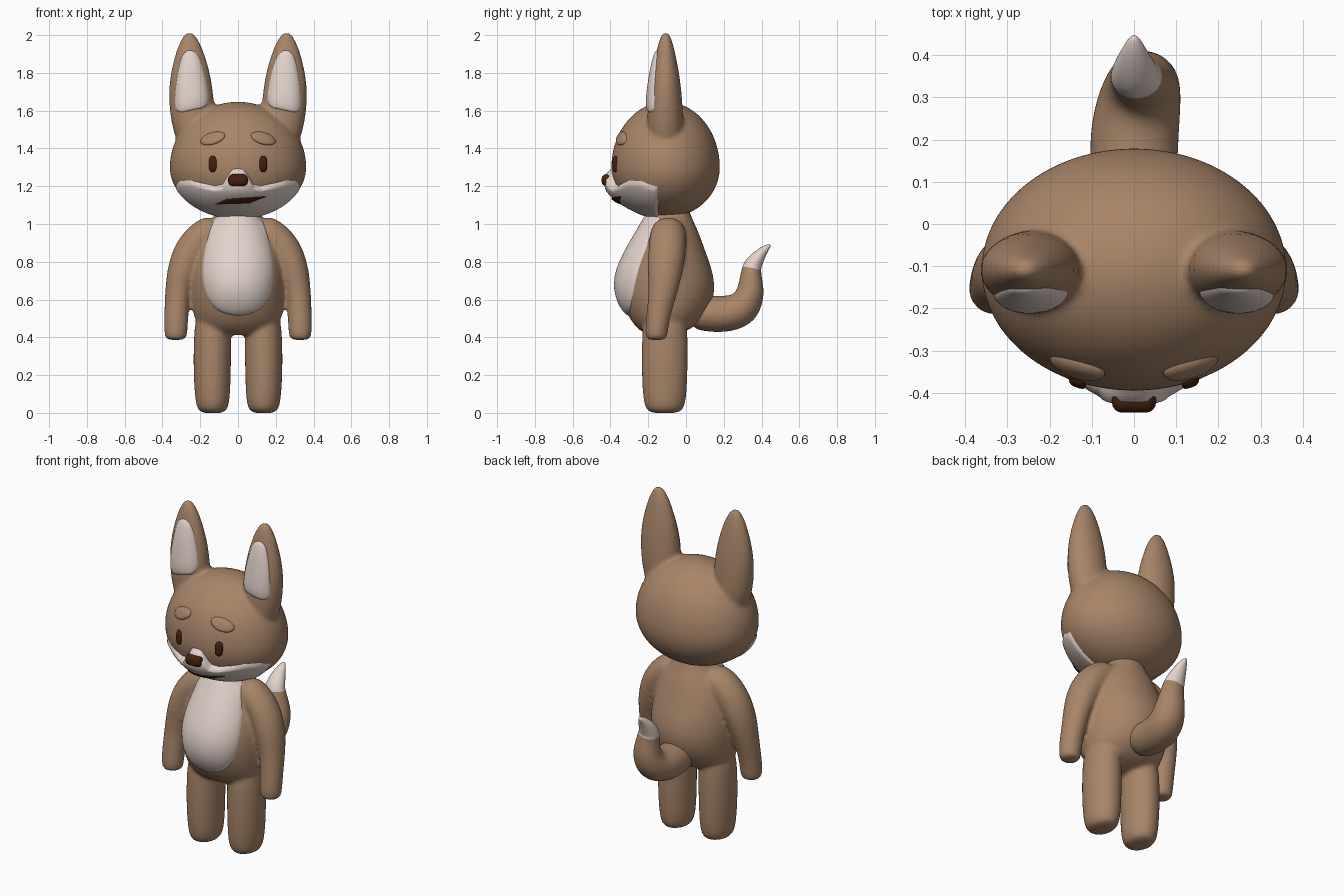
import bpy, bmesh
from math import sin, cos, pi, atan2, sqrt, exp, radians
from mathutils import Vector
from mathutils.bvhtree import BVHTree

cube = bpy.data.objects.get("Cube")
if cube:
    bpy.data.objects.remove(cube, do_unlink=True)


def material(name, rgb):
    m = bpy.data.materials.new(name)
    m.use_nodes = True
    m.diffuse_color = (*rgb, 1)
    m.node_tree.nodes["Principled BSDF"].inputs["Base Color"].default_value = (*rgb, 1)
    return m


FUR = material("tan fur", (0.39, 0.235, 0.14))
CREAM = material("cream fur", (0.77, 0.65, 0.60))
DARK = material("dark brown", (0.06, 0.014, 0.004))


def finish(name, bm, mats):
    for f in bm.faces:
        f.smooth = True
    me = bpy.data.meshes.new(name)
    bm.to_mesh(me)
    bm.free()
    for m in mats:
        me.materials.append(m)
    ob = bpy.data.objects.new(name, me)
    bpy.context.scene.collection.objects.link(ob)
    return ob


def face_away(bm, ref):
    """Turn an open surface so that it faces away from ref."""
    bm.normal_update()
    if sum((f.calc_center_median() - ref).dot(f.normal) * f.calc_area() for f in bm.faces) < 0:
        bmesh.ops.reverse_faces(bm, faces=bm.faces[:])


def tube(bm, rings, sides=16, flip=1, tip_from=None):
    """Loft elliptical rings (x, y, z, rx, ry) along their own path."""
    pts = [Vector((r[0] * flip, r[1], r[2])) for r in rings]
    loops, made = [], []
    for i, r in enumerate(rings):
        t = (pts[min(i + 1, len(pts) - 1)] - pts[max(i - 1, 0)]).normalized()
        u = Vector((1, 0, 0))
        u = (u - t * u.dot(t)).normalized()
        v = t.cross(u)
        loops.append([bm.verts.new(pts[i] + u * r[3] * cos(2 * pi * k / sides)
                                   + v * r[4] * sin(2 * pi * k / sides)) for k in range(sides)])
    for i in range(len(loops) - 1):
        a, b = loops[i], loops[i + 1]
        for k in range(sides):
            f = bm.faces.new((a[k], a[(k + 1) % sides], b[(k + 1) % sides], b[k]))
            f.material_index = int(tip_from is not None and i >= tip_from)
            made.append(f)
    made.append(bm.faces.new(loops[0][::-1]))
    made.append(bm.faces.new(loops[-1]))
    made[-1].material_index = int(tip_from is not None)
    bmesh.ops.recalc_face_normals(bm, faces=made)


def blend(ob, voxel, rounds):
    """Fuse overlapping volumes and soften the joins."""
    ob.modifiers.new("round", "SUBSURF").levels = 2
    ob.modifiers["round"].render_levels = 2
    r = ob.modifiers.new("fuse", "REMESH")
    r.mode, r.voxel_size, r.use_smooth_shade = "VOXEL", voxel, True
    s = ob.modifiers.new("soften", "SMOOTH")
    s.factor, s.iterations = 0.5, rounds


def surface(ob):
    bpy.context.view_layer.update()
    return BVHTree.FromObject(ob, bpy.context.evaluated_depsgraph_get())


def front_y(tree, x, z):
    hit = tree.ray_cast(Vector((x, -2, z)), Vector((0, 1, 0)))[0]
    return (hit or tree.find_nearest(Vector((x, -0.3, z)))[0]).y


def rounded(pts, rounds=3):
    for _ in range(rounds):
        pts = [p for a, b in zip(pts, pts[1:] + pts[:1])
               for p in ((a[0] * .75 + b[0] * .25, a[1] * .75 + b[1] * .25),
                         (a[0] * .25 + b[0] * .75, a[1] * .25 + b[1] * .75))]
    return pts


def oval(cx, cz, rx, rz, tilt=0, n=28, power=1.0):
    out = []
    for k in range(n):
        c, s = cos(2 * pi * k / n), sin(2 * pi * k / n)
        a = rx * abs(c) ** power * (1 if c > 0 else -1)
        b = rz * abs(s) ** power * (1 if s > 0 else -1)
        out.append((cx + a * cos(tilt) - b * sin(tilt), cz + a * sin(tilt) + b * cos(tilt)))
    return out


def patch(name, outline, tree, bulge, mat, steps=10):
    """Cushion laid on the front of a surface inside an (x, z) outline."""
    n = len(outline)
    cx, cz = sum(p[0] for p in outline) / n, sum(p[1] for p in outline) / n
    bm = bmesh.new()
    loops = []
    for i in range(1, steps + 1):
        t = sin(i / steps * pi / 2)
        lift = bulge * sqrt(max(0, 1 - t ** 4)) - 0.004 * (i == steps)
        ring = []
        for px, pz in outline:
            x, z = cx + (px - cx) * t, cz + (pz - cz) * t
            ring.append(bm.verts.new((x, front_y(tree, x, z) - lift, z)))
        loops.append(ring)
    mid = bm.verts.new((cx, front_y(tree, cx, cz) - bulge, cz))
    for k in range(n):
        j = (k + 1) % n
        bm.faces.new((mid, loops[0][k], loops[0][j]))
        for a, b in zip(loops, loops[1:]):
            bm.faces.new((a[k], b[k], b[j], a[j]))
    face_away(bm, Vector((cx, 1, cz)))
    return finish(name, bm, [mat])


# Body: torso, arms and legs fused together
bm = bmesh.new()
tube(bm, [(0, -.09, 1.12, .10, .10), (0, -.09, 1.04, .12, .115), (0, -.085, .97, .18, .15),
          (0, -.09, .87, .23, .195), (0, -.10, .75, .255, .25), (0, -.10, .64, .255, .26),
          (0, -.11, .54, .245, .225), (0, -.12, .46, .22, .165), (0, -.115, .41, .15, .09)], 20)
for s in (1, -1):
    tube(bm, [(.10, -.09, 1.0, .07, .08), (.18, -.095, .945, .09, .10), (.25, -.10, .86, .095, .10),
              (.292, -.11, .76, .085, .097), (.317, -.12, .66, .07, .08), (.325, -.14, .55, .066, .067),
              (.329, -.153, .47, .065, .063), (.329, -.158, .40, .062, .06),
              (.329, -.158, .385, .045, .045)], flip=s)
    tube(bm, [(.13, -.11, .55, .09, .11), (.135, -.112, .42, .102, .125), (.137, -.113, .22, .102, .125),
              (.135, -.113, .08, .095, .118), (.135, -.113, .015, .083, .103),
              (.135, -.113, -.003, .05, .065)], flip=s)
body = finish("body", bm, [FUR])
blend(body, .012, 6)

# Head: egg-shaped skull with fused ears
bm = bmesh.new()
bmesh.ops.create_uvsphere(bm, u_segments=32, v_segments=20, radius=1)
for v in bm.verts:
    x, y, z = v.co
    v.co = (x * .365, y * .29 - .108, 1.3 + z * (.348 if z > 0 else .268))
for s in (1, -1):
    tube(bm, [(.225, -.11, 1.38, .08, .08), (.232, -.11, 1.50, .115, .10), (.245, -.11, 1.62, .123, .095),
              (.252, -.108, 1.75, .117, .082), (.254, -.108, 1.86, .092, .062),
              (.256, -.108, 1.95, .062, .042), (.258, -.108, 2.0, .033, .024),
              (.258, -.108, 2.017, .012, .01)], flip=s)
head = finish("head_and_ears", bm, [FUR])
blend(head, .012, 6)

# Tail with a cream tip
bm = bmesh.new()
tube(bm, [(0, .02, .53, .09, .085), (0, .12, .525, .105, .098), (0, .22, .522, .108, .10),
          (.015, .305, .55, .10, .10), (.025, .345, .63, .085, .078), (.015, .343, .71, .07, .06),
          (.004, .347, .765, .062, .052), (.002, .355, .785, .059, .049), (0, .385, .83, .045, .036),
          (0, .42, .87, .025, .02), (0, .447, .89, .008, .008)], tip_from=6)
tail = finish("tail", bm, [FUR, CREAM])
tail.modifiers.new("round", "SUBSURF").levels = 2
tail.modifiers["round"].render_levels = 2

body_tree, head_tree = surface(body), surface(head)

# Belly
half = [(.115, 1.06), (.155, .95), (.188, .82), (.19, .68), (.14, .56), (.05, .515)]
patch("belly", rounded(half + [(-x, z) for x, z in half[::-1]]), body_tree, .032, CREAM)

# Muzzle: shell over the lower front of the head, bulging under the nose
TOP = [(0, 1.3), (.12, 1.295), (.24, 1.25), (.34, 1.205), (.5, 1.195), (.7, 1.215), (.85, 1.237), (.96, 1.235), (1, 1.205)]


def top_z(s):
    for (a, za), (b, zb) in zip(TOP, TOP[1:]):
        if s <= b:
            return za + (zb - za) * (s - a) / (b - a)
    return TOP[-1][1]


core = Vector((0, -.14, 1.3))
bm = bmesh.new()
cols, rows, grid = 72, 28, []
for i in range(cols + 1):
    a = (i / cols * 2 - 1) * pi / 2
    sa, ca = sin(a), cos(a)
    flat = 1 / sqrt((sa / .36) ** 2 + (ca / .255) ** 2)
    start = atan2(top_z(min(1, abs(sa))) - core.z, flat)
    line = []
    for j in range(rows + 1):
        e = start + (-pi / 2 - start) * j / rows
        d = Vector((sa * cos(e), -ca * cos(e), sin(e)))
        p = head_tree.ray_cast(core, d)[0]
        edge = min(1, min(j, rows - j, i, cols - i) / 2)
        swell = .05 * exp(-(p.x / .16) ** 2 - ((p.z - 1.18) / .09) ** 2) * (p.y < core.y)
        p = p + d * (-.006 + .016 * edge) + Vector((0, -swell * edge, 0))
        line.append(bm.verts.new(p))
    grid.append(line)
for a, b in zip(grid, grid[1:]):
    for j in range(rows):
        bm.faces.new((a[j], b[j], b[j + 1], a[j + 1]))
bmesh.ops.remove_doubles(bm, verts=bm.verts[:], dist=.0005)
face_away(bm, core)
muzzle = finish("muzzle", bm, [CREAM])

# Nose and crooked mouth
bm = bmesh.new()
bmesh.ops.create_cube(bm, size=1)
for v in bm.verts:
    v.co = (v.co.x * .105, v.co.y * .06 - .417, v.co.z * .064 + 1.232)
bmesh.ops.bevel(bm, geom=bm.edges[:], offset=.025, segments=4, profile=.5, affect="EDGES")
finish("nose", bm, [DARK])
corners = [(-.125, 1.103), (-.06, 1.132), (.158, 1.147), (.06, 1.108)]
mouth = [(a[0] + (b[0] - a[0]) * k / 6, a[1] + (b[1] - a[1]) * k / 6)
         for a, b in zip(corners, corners[1:] + corners[:1]) for k in range(6)]
patch("mouth", mouth, surface(muzzle), .012, DARK, 5)

# Paired features: eyes, brows and inner ears
for side, s in (("left", 1), ("right", -1)):
    patch(side + "_eye", oval(.134 * s, 1.318, .021, .044, power=.75), head_tree, .014, DARK, 6)
    patch(side + "_brow", oval(.134 * s, 1.453, .068, .032, radians(-17 * s)), head_tree, .018, FUR, 8)
    ear = [(.148, 1.622), (.165, 1.76), (.21, 1.915), (.285, 1.925), (.318, 1.82),
           (.335, 1.68), (.332, 1.582), (.24, 1.603)]
    patch(side + "_inner_ear", rounded([(x * s, z) for x, z in ear]), head_tree, .016, CREAM, 8)
